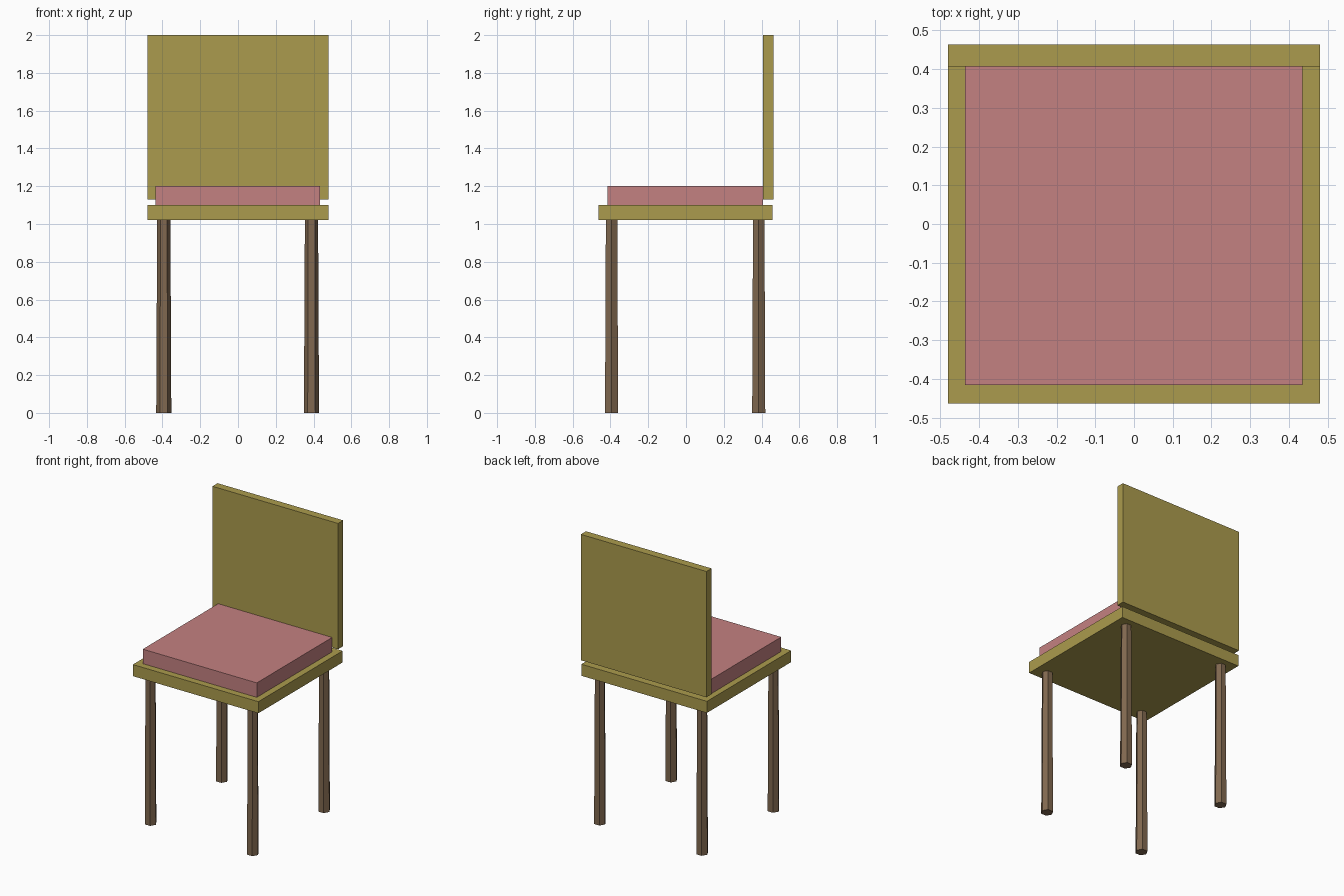
import bpy
import bmesh
from mathutils import Matrix

if "Cube" in bpy.data.objects:
    bpy.data.objects.remove(bpy.data.objects["Cube"])


def material(name, rgb):
    mat = bpy.data.materials.new(name)
    mat.diffuse_color = (*rgb, 1.0)
    mat.use_nodes = True
    mat.node_tree.nodes["Principled BSDF"].inputs["Base Color"].default_value = mat.diffuse_color
    return mat


def finish(name, bm, mat):
    mesh = bpy.data.meshes.new(name)
    bm.to_mesh(mesh)
    bm.free()
    mesh.materials.append(mat)
    obj = bpy.data.objects.new(name, mesh)
    bpy.context.collection.objects.link(obj)
    return obj


def box(name, lo, hi, mat):
    """Box spanning two opposite corners."""
    size = [b - a for a, b in zip(lo, hi)]
    mid = [(a + b) / 2 for a, b in zip(lo, hi)]
    bm = bmesh.new()
    bmesh.ops.create_cube(bm, size=1, matrix=Matrix.Translation(mid) @ Matrix.Diagonal((*size, 1)))
    return finish(name, bm, mat)


def leg(name, x, y, mat):
    """Six-sided leg, slightly narrower at the top, corners facing sideways."""
    bm = bmesh.new()
    bmesh.ops.create_cone(bm, cap_ends=True, segments=6, radius1=0.04, radius2=0.035, depth=LEG_H,
                          matrix=Matrix.Translation((x, y, LEG_H / 2)) @ Matrix.Rotation(1.5707963, 4, 'Z'))
    return finish(name, bm, mat)


LEG_H = 1.02
olive = material("olive_wood", (0.41, 0.33, 0.075))
pink = material("pink_fabric", (0.55, 0.22, 0.22))
brown = material("brown_wood", (0.22, 0.14, 0.08))

# Seat board, cushion and the backrest hovering just above the seat
box("seat", (-0.48, -0.463, 1.02), (0.48, 0.457, 1.10), olive)
box("cushion", (-0.437, -0.416, 1.10), (0.435, 0.407, 1.20), pink)
box("backrest", (-0.48, 0.407, 1.13), (0.48, 0.463, 2.0), olive)

# Four legs
for side, x in (("left", -0.393), ("right", 0.389)):
    leg("front_leg_" + side, x, -0.394, brown)
    leg("back_leg_" + side, x, 0.385, brown)
